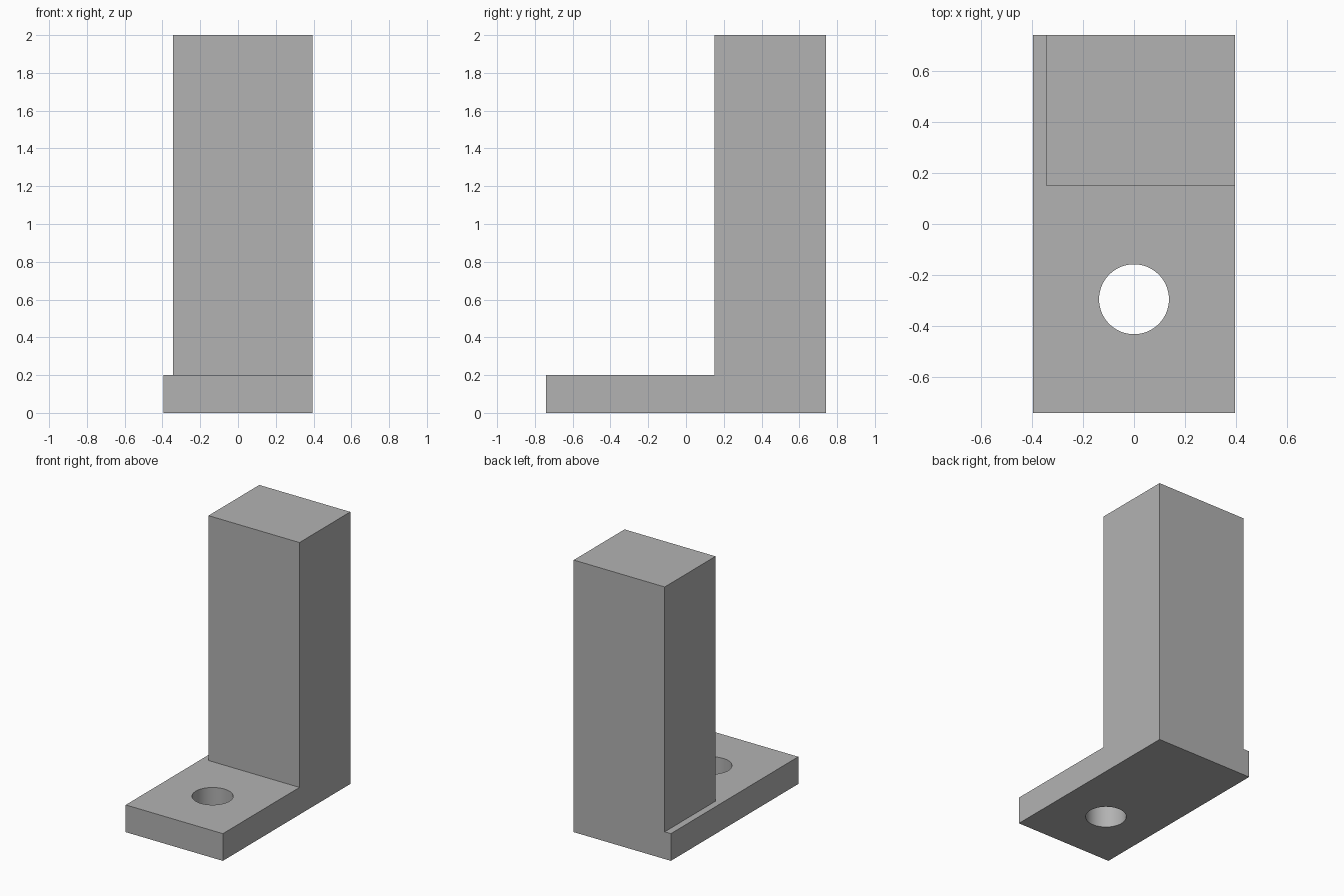
import bpy
import bmesh
from mathutils import Matrix

default_cube = bpy.data.objects.get("Cube")
if default_cube:
    bpy.data.objects.remove(default_cube, do_unlink=True)

HALF_X, HALF_Y = 0.395, 0.74
BASE_H, TOTAL_H = 0.2, 2.0
POST_X, POST_Y = -0.345, 0.15          # inner corner of the post
HOLE_Y, HOLE_R = -0.295, 0.137

# Single flat colour
grey = bpy.data.materials.new("mid_grey")
grey.use_nodes = True
colour = (0.448, 0.448, 0.448, 1)
grey.diffuse_color = colour
grey.node_tree.nodes["Principled BSDF"].inputs["Base Color"].default_value = colour


def add_object(name, bm):
    mesh = bpy.data.meshes.new(name)
    bm.to_mesh(mesh)
    bm.free()
    mesh.materials.append(grey)
    obj = bpy.data.objects.new(name, mesh)
    bpy.context.collection.objects.link(obj)
    return obj


# Base plate
bm = bmesh.new()
size = Matrix.Diagonal((2 * HALF_X, 2 * HALF_Y, BASE_H, 1))
bmesh.ops.create_cube(bm, size=1, matrix=Matrix.Translation((0, 0, BASE_H / 2)) @ size)

# Post raised from the back corner of the plate, leaving a narrow side ledge
for point, normal in (((POST_X, 0, 0), (1, 0, 0)), ((0, POST_Y, 0), (0, 1, 0))):
    bmesh.ops.bisect_plane(bm, geom=bm.verts[:] + bm.edges[:] + bm.faces[:],
                           plane_co=point, plane_no=normal)
bm.normal_update()
footprint = [f for f in bm.faces if f.normal.z > 0.9
             and f.calc_center_median().x > POST_X
             and f.calc_center_median().y > POST_Y]
post_top = bmesh.ops.extrude_discrete_faces(bm, faces=footprint)["faces"][0]
bmesh.ops.translate(bm, verts=post_top.verts[:], vec=(0, 0, TOTAL_H - BASE_H))
bmesh.ops.recalc_face_normals(bm, faces=bm.faces[:])
bmesh.ops.dissolve_limit(bm, angle_limit=0.01, verts=bm.verts[:], edges=bm.edges[:])
bracket = add_object("bracket", bm)

# Round through hole in the plate
bm = bmesh.new()
bmesh.ops.create_cone(bm, cap_ends=True, segments=64, radius1=HOLE_R, radius2=HOLE_R,
                      depth=3 * BASE_H, matrix=Matrix.Translation((0, HOLE_Y, BASE_H / 2)))
cutter = add_object("hole_cutter", bm)
cutter.hide_render = True

cut = bracket.modifiers.new("bolt_hole", "BOOLEAN")
cut.operation = "DIFFERENCE"
cut.solver = "EXACT"
cut.object = cutter

# Apply the cut, then remove the helper
bpy.ops.object.select_all(action="DESELECT")
bracket.select_set(True)
bpy.context.view_layer.objects.active = bracket
bpy.ops.object.modifier_apply(modifier=cut.name)
bpy.data.objects.remove(cutter, do_unlink=True)
bpy.ops.object.shade_smooth_by_angle()
